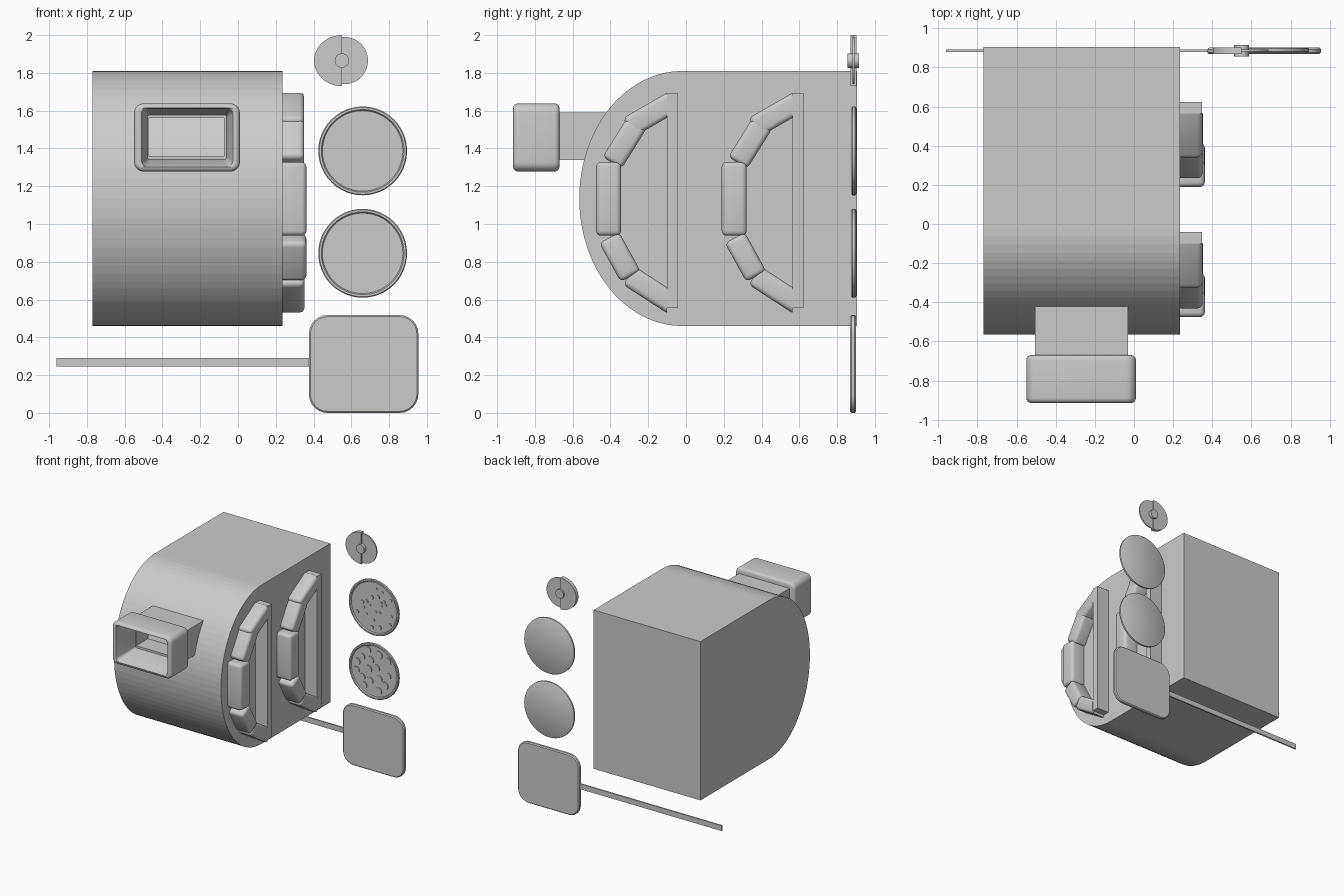
import bpy, bmesh, random
from math import sin, cos, pi, radians
from mathutils import Vector

if "Cube" in bpy.data.objects:
    bpy.data.objects.remove(bpy.data.objects["Cube"])

random.seed(4)


def finish(name, bm, smooth=None):
    bmesh.ops.recalc_face_normals(bm, faces=bm.faces)
    me = bpy.data.meshes.new(name)
    bm.to_mesh(me)
    bm.free()
    ob = bpy.data.objects.new(name, me)
    bpy.context.collection.objects.link(ob)
    if smooth:
        bpy.ops.object.select_all(action='DESELECT')
        ob.select_set(True)
        bpy.context.view_layer.objects.active = ob
        bpy.ops.object.shade_smooth_by_angle(angle=radians(smooth))
    return ob


def loft(bm, loops, closed=False):
    """Bridge equal-length loops of points; cap the ends unless closed."""
    rings = [[bm.verts.new(p) for p in lp] for lp in loops]
    pairs = list(zip(rings, rings[1:]))
    if closed:
        pairs.append((rings[-1], rings[0]))
    else:
        bm.faces.new(rings[0])
        bm.faces.new(rings[-1])
    for a, b in pairs:
        n = len(a)
        for i in range(n):
            bm.faces.new((a[i], a[(i + 1) % n], b[(i + 1) % n], b[i]))


def circle(cx, cz, r, y, n=48, start=0, sweep=2 * pi):
    m = n if sweep >= 2 * pi else n - 1
    return [(cx + r * cos(start + sweep * i / m), y, cz + r * sin(start + sweep * i / m)) for i in range(n)]


def rounded(x0, x1, z0, z1, r, y, n=6):
    pts = []
    for cx, cz, q in ((x1 - r, z1 - r, 0), (x0 + r, z1 - r, 1), (x0 + r, z0 + r, 2), (x1 - r, z0 + r, 3)):
        for i in range(n + 1):
            a = (q + i / n) * pi / 2
            pts.append((cx + r * cos(a), y, cz + r * sin(a)))
    return pts


def box(name, x0, x1, y0, y1, z0, z1):
    bm = bmesh.new()
    loft(bm, [[(x0, y, z0), (x1, y, z0), (x1, y, z1), (x0, y, z1)] for y in (y0, y1)])
    return finish(name, bm)


# D-shaped oven body
prof = [(0.905, 1.81)]
prof += [(-0.02 - 0.545 * sin(pi * i / 40), 1.135 + 0.675 * cos(pi * i / 40)) for i in range(41)]
prof += [(0.905, 0.46)]
bm = bmesh.new()
loft(bm, [[(x, y, z) for y, z in prof] for x in (-0.77, 0.235)])
finish("oven_body", bm)

# chimney hood: rounded frame with a tapered opening
bm = bmesh.new()
F, B = -0.915, -0.67
outer = []
for k in range(5):
    a = k * pi / 8
    outer.append((0.025 * (1 - sin(a)), F + 0.025 * (1 - cos(a))))
outer += [(d, F + B - y) for d, y in reversed(outer)]
sections = [rounded(-0.55 + d, 0.01 - d, 1.278 + d, 1.638 - d, 0.05 - d, y) for d, y in outer]
sections += [rounded(-0.478, -0.062, 1.345, 1.573, 0.012, B),
             rounded(-0.505, -0.035, 1.31, 1.61, 0.03, F + 0.02),
             rounded(-0.511, -0.027, 1.302, 1.616, 0.035, F + 0.004)]
loft(bm, sections, True)
finish("chimney_hood", bm, 35)

# chimney duct: square tube running into the body
bm = bmesh.new()
rect = lambda x0, x1, z0, z1, y: [(x0, y, z0), (x1, y, z0), (x1, y, z1), (x0, y, z1)]
loft(bm, [rect(-0.505, -0.03, 1.34, 1.59, -0.69), rect(-0.505, -0.03, 1.34, 1.59, -0.42),
          rect(-0.475, -0.075, 1.36, 1.56, -0.42), rect(-0.475, -0.075, 1.36, 1.56, -0.69)], True)
finish("chimney_duct", bm)

# arch stones: centre y, z, length, width, tilt, outer x
stones = [(-0.41, 1.133, 0.39, 0.132, 90, 0.362),
          (-0.325, 1.43, 0.25, 0.118, 58, 0.35),
          (-0.35, 0.825, 0.235, 0.12, -61, 0.362),
          (-0.18, 1.583, 0.29, 0.115, 30, 0.35),
          (-0.18, 0.648, 0.29, 0.115, -33, 0.352)]
for arch, dy in (("front", 0.0), ("rear", 0.665)):
    for k, (cy, cz, ln, wd, tilt, xo) in enumerate(stones):
        bm = bmesh.new()
        t = radians(tilt)
        u, v = Vector((0, cos(t), sin(t))), Vector((0, -sin(t), cos(t)))
        quad = [Vector((0, cy + dy, cz)) + u * ln / 2 * a + v * wd / 2 * b
                for a, b in ((-1, -1), (1, -1), (1, 1), (-1, 1))]
        loft(bm, [[p + Vector((x, 0, 0)) for p in quad] for x in (0.215, xo)])
        bmesh.ops.bevel(bm, geom=bm.edges[:], offset=0.026, segments=4, profile=0.5, affect='EDGES')
        if k > 2:  # springer stones are cut flat against the sill
            res = bmesh.ops.bisect_plane(bm, geom=bm.verts[:] + bm.edges[:] + bm.faces[:],
                                         plane_co=(0, -0.1 + dy, 0), plane_no=(0, 1, 0), clear_outer=True)
            cut = [e for e in res['geom_cut'] if isinstance(e, bmesh.types.BMEdge)]
            bmesh.ops.edgeloop_fill(bm, edges=cut)
        finish(f"{arch}_arch_stone_{k + 1}", bm, 40)
    box(f"{arch}_sill", 0.235, 0.348, -0.1 + dy, -0.042 + dy, 0.555, 1.69)

# pizza peel
bm = bmesh.new()
loft(bm, [rounded(0.375 + d, 0.955 - d, 0.005 + d - 0.005, 0.518 - d, 0.1 - d, y)
          for d, y in ((0.008, 0.868), (0, 0.876), (0, 0.893), (0.008, 0.901))])
finish("peel_blade", bm, 30)
box("peel_handle", -0.96, 0.38, 0.88, 0.892, 0.245, 0.29)


# pizzas: disc with raised rim and thin toppings
def pizza(name, cz, count, rmin, rmax):
    cx = 0.66
    bm = bmesh.new()
    loft(bm, [circle(cx, cz, r, y) for r, y in
              ((0.225, 0.902), (0.235, 0.896), (0.235, 0.882), (0.23, 0.877), (0.219, 0.877), (0.213, 0.886))])
    finish(name + "_base", bm, 40)
    bm = bmesh.new()
    placed = []
    for _ in range(1500):
        r = random.uniform(rmin, rmax)
        a, d = random.uniform(0, 2 * pi), 0.19 * random.random() ** 0.5
        if d + r > 0.205:
            continue
        x, z = cx + d * cos(a), cz + d * sin(a)
        if all((x - p) ** 2 + (z - q) ** 2 > (r + s + 0.006) ** 2 for p, q, s in placed):
            placed.append((x, z, r))
            loft(bm, [circle(x, z, r, 0.887, 16), circle(x, z, r, 0.879, 16)])
        if len(placed) == count:
            break
    finish(name + "_toppings", bm)


pizza("upper_pizza", 1.387, 22, 0.008, 0.02)
pizza("lower_pizza", 0.845, 16, 0.028, 0.034)

# pizza cutter: wheel, half-round guard and hub
bm = bmesh.new()
loft(bm, [circle(0.563, 1.865, 0.125, y) for y in (0.881, 0.891)])
finish("cutter_wheel", bm)
bm = bmesh.new()
loft(bm, [circle(0.55, 1.865, 0.135, y, 25, pi / 2, pi) for y in (0.87, 0.902)])
for v in bm.verts:  # slightly deeper than a half circle
    v.co.x = 0.55 + (v.co.x - 0.55) * 1.09
finish("cutter_guard", bm)
bm = bmesh.new()
loft(bm, [circle(0.55, 1.865, 0.038, y, 24) for y in (0.856, 0.915)])
finish("cutter_hub", bm, 40)
